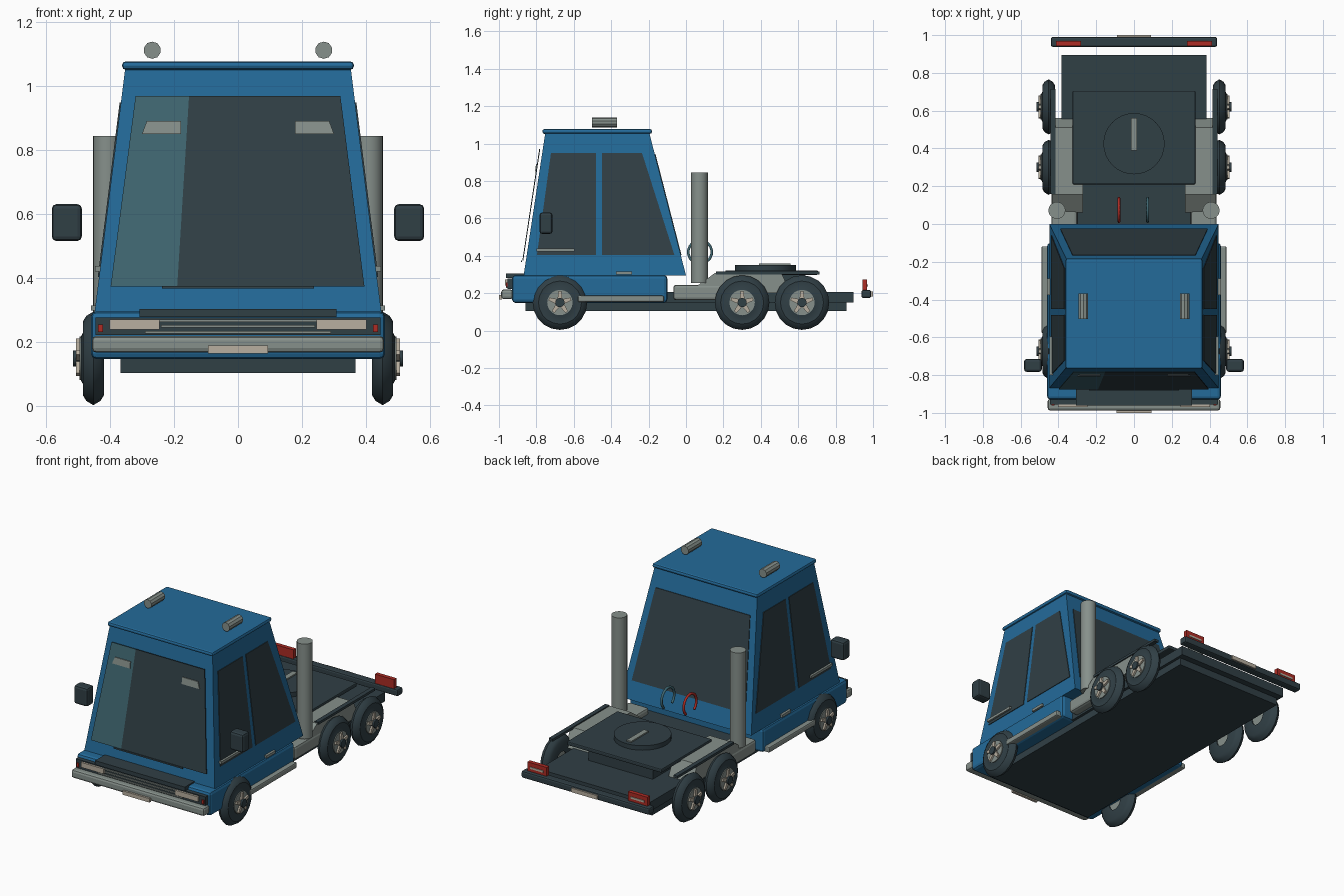
import bpy, bmesh, math
from mathutils import Vector, Matrix

if "Cube" in bpy.data.objects:
    bpy.data.objects.remove(bpy.data.objects["Cube"], do_unlink=True)


def material(name, r, g, b):
    m = bpy.data.materials.new(name)
    m.use_nodes = True
    m.diffuse_color = (r, g, b, 1)
    m.node_tree.nodes["Principled BSDF"].inputs["Base Color"].default_value = (r, g, b, 1)
    return m


BLUE = material("blue paint", 0.017, 0.145, 0.32)
DARK = material("dark rubber", 0.03, 0.05, 0.06)
GREY = material("grey metal", 0.24, 0.28, 0.26)
CREAM = material("cream", 0.48, 0.43, 0.35)
RED = material("red", 0.42, 0.025, 0.018)
TEAL = material("teal glass", 0.05, 0.135, 0.165)


def finish(name, bm, mat, smooth=False, bevel=0):
    bmesh.ops.recalc_face_normals(bm, faces=bm.faces)
    mesh = bpy.data.meshes.new(name)
    bm.to_mesh(mesh)
    bm.free()
    mesh.materials.append(mat)
    if smooth:
        mesh.shade_smooth()
        mesh.set_sharp_from_angle(angle=math.radians(35))
    ob = bpy.data.objects.new(name, mesh)
    bpy.context.collection.objects.link(ob)
    if bevel:
        mod = ob.modifiers.new("rounded edges", "BEVEL")
        mod.width, mod.segments = bevel, 2
    return ob


def box(name, x, y, z, mat, bevel=0):
    """Box from three (low, high) ranges."""
    bm = bmesh.new()
    bmesh.ops.create_cube(bm, size=1)
    for v in bm.verts:
        v.co = [(a + b) / 2 + c * (b - a) for (a, b), c in zip((x, y, z), v.co)]
    return finish(name, bm, mat, bevel=bevel)


def prism(name, points, push, mat):
    """Polygon pushed along a vector."""
    bm = bmesh.new()
    face = bm.faces.new([bm.verts.new(p) for p in points])
    new = bmesh.ops.extrude_face_region(bm, geom=[face])["geom"]
    bmesh.ops.translate(bm, vec=Vector(push), verts=[g for g in new if isinstance(g, bmesh.types.BMVert)])
    return finish(name, bm, mat)


def cylinder(name, centre, radius, length, axis, mat, segments=16):
    bm = bmesh.new()
    bmesh.ops.create_cone(bm, cap_ends=True, segments=segments, radius1=radius, radius2=radius, depth=length)
    turn = Vector((0, 0, 1)).rotation_difference(Vector(axis)).to_matrix().to_4x4()
    bm.transform(Matrix.Translation(centre) @ turn)
    return finish(name, bm, mat, smooth=True)


def lathe_x(name, profile, centre, mat, segments=20):
    """Closed (x, radius) profile spun about the x axis."""
    bm = bmesh.new()
    rings = []
    for i in range(segments):
        a = math.tau * i / segments
        rings.append([bm.verts.new(Vector(centre) + Vector((px, r * math.cos(a), r * math.sin(a))))
                      for px, r in profile])
    n = len(profile)
    for i, ring in enumerate(rings):
        nxt = rings[(i + 1) % segments]
        for j in range(n):
            k = (j + 1) % n
            bm.faces.new((ring[j], ring[k], nxt[k], nxt[j]))
    return finish(name, bm, mat, smooth=True)


# Cab shell: tapered block; helpers give its surface at a height
LOW, HIGH = 0.295, 1.06


def blend(a, b, z):
    return a + (b - a) * (z - LOW) / (HIGH - LOW)


def side_x(z): return blend(0.448, 0.352, z)
def front_y(z): return blend(-0.868, -0.752, z)
def rear_y(z): return blend(0.0, -0.197, z)


bm = bmesh.new()
bmesh.ops.create_cube(bm, size=1)
for v in bm.verts:
    z = HIGH if v.co.z > 0 else LOW
    v.co = (math.copysign(side_x(z), v.co.x), rear_y(z) if v.co.y > 0 else front_y(z), z)
finish("cab_shell", bm, BLUE)
box("cab_roof", (-0.362, 0.362), (-0.768, -0.182), (1.052, 1.078), BLUE, 0.011)
box("cab_base", (-0.46, 0.46), (-0.93, -0.1), (0.148, 0.297), BLUE, 0.018)

# Windscreen plates stand just off the sloping front
def screen(name, pts, off, mat):
    prism(name, [(x, front_y(z) - off, z) for x, z in pts], (0, -0.005, 0), mat)


screen("windscreen_dark", [(-0.19, 0.375), (0.395, 0.375), (0.32, 0.97), (-0.153, 0.97)], 0.014, DARK)
screen("windscreen_light", [(-0.398, 0.375), (-0.19, 0.375), (-0.153, 0.97), (-0.32, 0.97)], 0.014, TEAL)
screen("windscreen_wiper", [(-0.237, 0.368), (0.237, 0.368), (0.237, 0.376), (-0.237, 0.376)], 0.02, DARK)
for s in (-1, 1):
    screen("windscreen_visor", [(s * 0.178, 0.852), (s * 0.3, 0.852), (s * 0.285, 0.892), (s * 0.178, 0.892)],
           0.019, GREY)

# Rear window
prism("rear_window", [(x, rear_y(z) - 0.002, z) for x, z in
                      [(-0.39, 0.405), (0.39, 0.405), (0.325, 0.945), (-0.325, 0.945)]], (0, 0.006, 0), DARK)

# Hoses behind the cab: arches open at the bottom
for name, x, mat in (("red_hose", -0.08, RED), ("teal_hose", 0.072, TEAL)):
    curve = bpy.data.curves.new(name, "CURVE")
    curve.dimensions = "3D"
    curve.bevel_depth, curve.bevel_resolution = 0.008, 1
    curve.use_fill_caps = True
    spline = curve.splines.new("POLY")
    spline.points.add(14)
    for i, p in enumerate(spline.points):
        a = math.radians(-50 + 280 * i / 14)
        p.co = (x, 0.075 + 0.063 * math.cos(a), 0.42 + 0.063 * math.sin(a), 1)
    curve.materials.append(mat)
    bpy.context.collection.objects.link(bpy.data.objects.new(name, curve))

# Chassis, deck and coupling plate
box("chassis", (-0.367, 0.367), (-0.857, 0.857), (0.105, 0.152), DARK)
box("rear_deck", (-0.384, 0.384), (-0.3, 0.895), (0.15, 0.207), DARK)
box("coupling_base", (-0.22, 0.22), (0.28, 0.64), (0.2, 0.3), DARK)
box("coupling_plate", (-0.325, 0.325), (0.21, 0.705), (0.298, 0.322), DARK, 0.006)
cylinder("coupling_disc", (0, 0.425, 0.335), 0.162, 0.03, (0, 0, 1), DARK, 32)
box("coupling_slot", (-0.016, 0.016), (0.39, 0.56), (0.348, 0.358), GREY)

# Front end: bumper, grille and number plate
box("front_bumper", (-0.457, 0.457), (-0.988, -0.925), (0.168, 0.22), GREY, 0.014)
box("front_plate", (-0.093, 0.093), (-1.0, -0.985), (0.166, 0.19), CREAM)
box("lamp_panel", (-0.445, 0.445), (-0.955, -0.92), (0.223, 0.278), DARK)
box("grille_top", (-0.308, 0.308), (-0.962, -0.86), (0.28, 0.305), DARK)
for z, half in ((0.232, 0.29), (0.25, 0.24), (0.268, 0.27)):
    box("grille_slat", (-half, half), (-0.962, -0.95), (z - 0.004, z + 0.004), GREY)

# Rear end: tail bar and number plate
box("tail_bar", (-0.44, 0.44), (0.938, 0.99), (0.174, 0.217), DARK, 0.01)
box("rear_plate", (-0.09, 0.09), (0.985, 1.0), (0.183, 0.208), CREAM)


def wheel(name, s, y):
    c = (s * 0.452, y, 0.15)
    tyre = [(-0.033, 0.05), (-0.033, 0.115), (-0.022, 0.133), (0, 0.146),
            (0.022, 0.133), (0.033, 0.115), (0.03, 0.085), (0.038, 0.07), (0.038, 0.05)]
    lathe_x(name + "_tyre", [(s * x, r) for x, r in tyre], c, DARK)
    cylinder(name + "_rim", (s * 0.46, y, 0.15), 0.068, 0.07, (1, 0, 0), GREY, 20)
    for i in range(5):
        a = math.tau * i / 5 + math.pi / 2
        out, across = Vector((0, math.cos(a), math.sin(a))), Vector((0, -math.sin(a), math.cos(a)))
        hub = Vector((s * 0.494, y, 0.15))
        prism(name + "_spoke", [hub + out * 0.02 - across * 0.013, hub + out * 0.062 - across * 0.008,
                                hub + out * 0.062 + across * 0.008, hub + out * 0.02 + across * 0.013],
              (s * 0.012, 0, 0), CREAM)
    cylinder(name + "_cap", (s * 0.505, y, 0.15), 0.025, 0.022, (1, 0, 0), DARK, 12)


for s, tag in ((1, "left"), (-1, "right")):
    def span(a, b):
        return tuple(sorted((s * a, s * b)))

    # Wheels
    for place, y in (("front", -0.674), ("middle", 0.3), ("rear", 0.62)):
        wheel(f"{tag}_{place}_wheel", s, y)

    # Side windows and trim
    for place, pts in (("front", [(-0.797, 0.404), (-0.482, 0.404), (-0.482, 0.949), (-0.722, 0.949)]),
                       ("rear", [(-0.45, 0.404), (-0.062, 0.404), (-0.235, 0.949), (-0.45, 0.949)])):
        prism(f"{tag}_{place}_window", [(s * (side_x(z) - 0.002), y, z) for y, z in pts], (s * 0.006, 0, 0), DARK)
    box(tag + "_window_trim", span(0.425, 0.447), (-0.8, -0.595), (0.422, 0.438), GREY)
    box(tag + "_door_handle", span(0.435, 0.46), (-0.375, -0.288), (0.299, 0.316), GREY)
    box(tag + "_mirror", span(0.488, 0.582), (-0.783, -0.714), (0.517, 0.632), DARK, 0.014)
    box(tag + "_side_step", span(0.41, 0.49), (-0.578, -0.118), (0.152, 0.187), GREY, 0.008)
    cylinder(tag + "_roof_horn", (s * 0.268, -0.436, 1.113), 0.027, 0.134, (0, 1, 0), GREY, 10)

    # Exhaust stack, tank, wing and mudguard strip
    cylinder(tag + "_exhaust_stack", (s * 0.408, 0.072, 0.55), 0.045, 0.59, (0, 0, 1), GREY, 20)
    box(tag + "_tank", span(0.3, 0.438), (-0.068, 0.2), (0.163, 0.245), GREY, 0.015)
    wing = [(0.06, 0.2), (0.06, 0.24), (0.155, 0.308), (0.51, 0.308), (0.56, 0.2)]
    prism(tag + "_wing", [(s * 0.27, y, z) for y, z in wing], (s * 0.165, 0, 0), GREY)
    box(tag + "_mudguard", span(0.415, 0.442), (0.16, 0.715), (0.3, 0.315), DARK)

    # Lamps
    box(tag + "_headlamp", span(0.245, 0.402), (-0.968, -0.95), (0.241, 0.272), CREAM)
    box(tag + "_front_marker", span(0.422, 0.437), (-0.962, -0.95), (0.232, 0.256), RED)
    box(tag + "_tail_lamp", span(0.28, 0.412), (0.943, 0.968), (0.215, 0.272), RED)
    box(tag + "_reverse_lamp", span(0.3, 0.392), (0.966, 0.972), (0.235, 0.247), CREAM)
